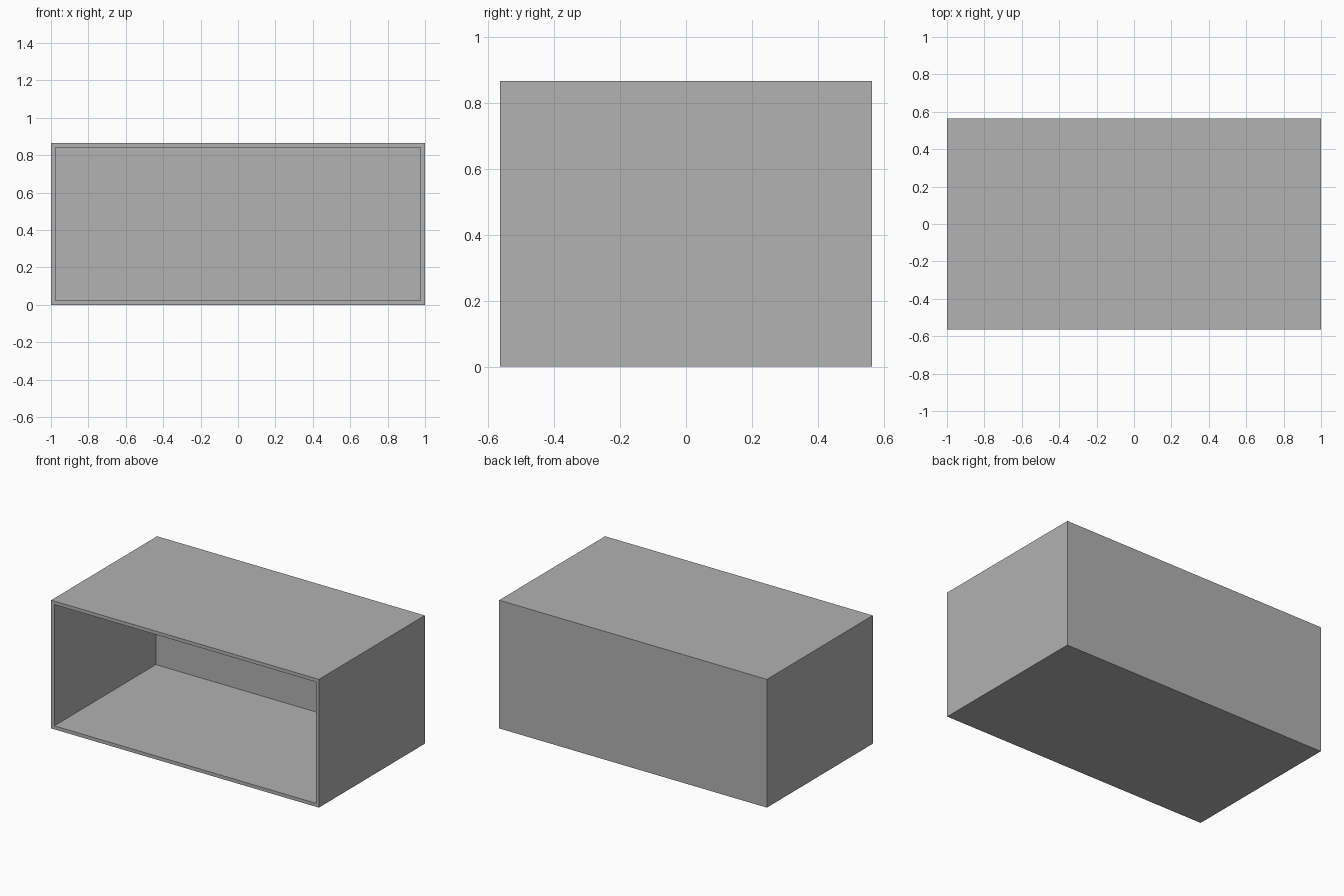
import bpy
import bmesh
from mathutils import Matrix, Vector

cube = bpy.data.objects.get("Cube")
if cube:
    bpy.data.objects.remove(cube, do_unlink=True)

WIDTH, DEPTH, HEIGHT = 2.0, 1.13, 0.866
WALL = 0.0235
BACK = 2 * WALL

grey = bpy.data.materials.new("plain grey")
grey.use_nodes = True
colour = (0.445, 0.445, 0.445, 1)
grey.diffuse_color = colour
grey.node_tree.nodes["Principled BSDF"].inputs["Base Color"].default_value = colour

# Solid block standing on the ground
bm = bmesh.new()
bmesh.ops.create_cube(bm, size=1, matrix=Matrix.Translation((0, 0, HEIGHT / 2))
                      @ Matrix.Diagonal((WIDTH, DEPTH, HEIGHT, 1)))

# Even rim around the open front, then the cavity pushed back to the rear panel
bm.normal_update()
front = min(bm.faces, key=lambda f: f.calc_center_median().y)
bmesh.ops.inset_individual(bm, faces=[front], thickness=WALL, use_even_offset=True)
cavity = bmesh.ops.extrude_discrete_faces(bm, faces=[front])["faces"][0]
bmesh.ops.translate(bm, verts=cavity.verts, vec=Vector((0, DEPTH - BACK, 0)))
bmesh.ops.recalc_face_normals(bm, faces=bm.faces)

# Open-fronted box
mesh = bpy.data.meshes.new("open_box")
bm.to_mesh(mesh)
bm.free()
mesh.materials.append(grey)
box = bpy.data.objects.new("open_box", mesh)
bpy.context.collection.objects.link(box)
